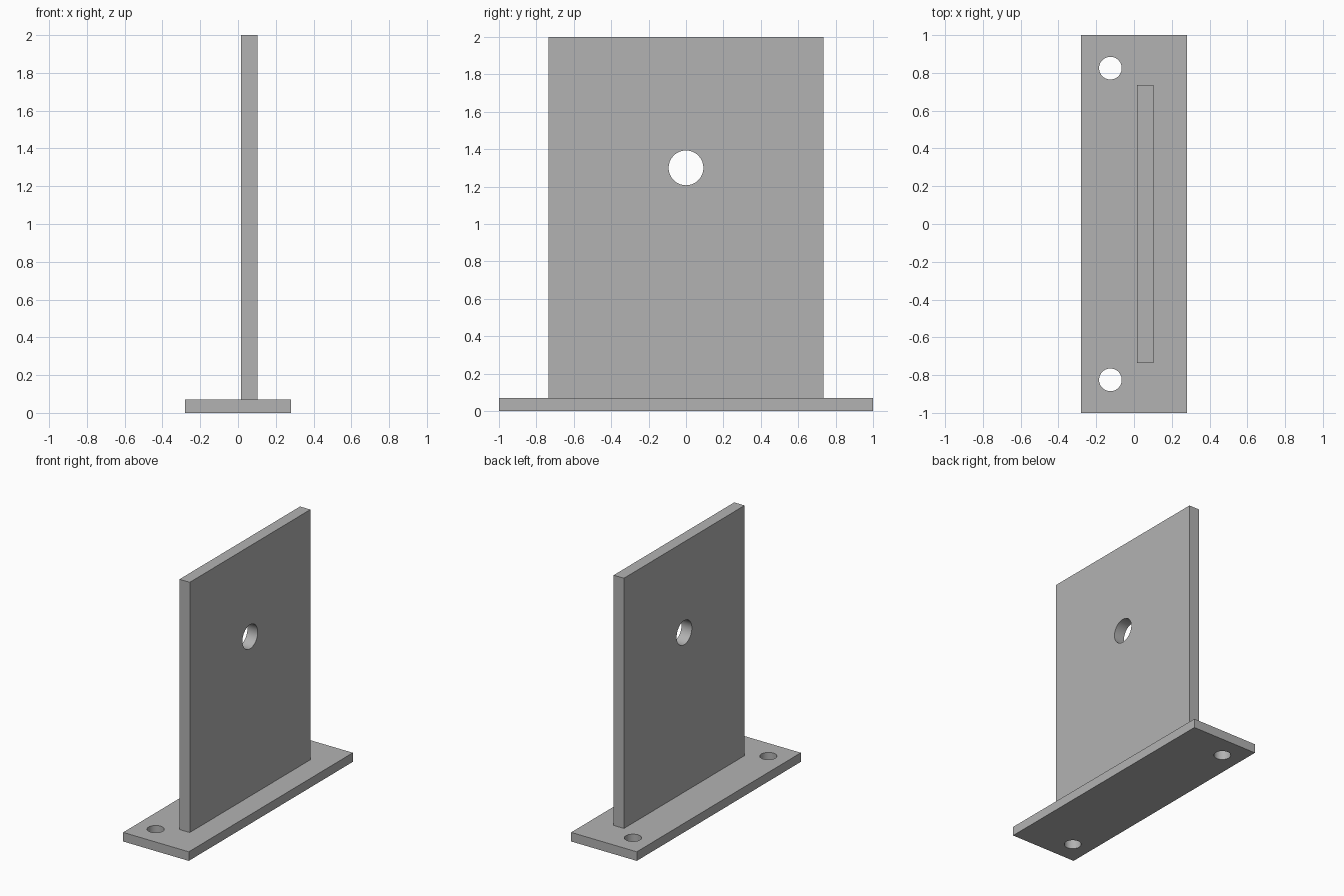
import bpy
import math

default = bpy.data.objects.get("Cube")
if default:
    bpy.data.objects.remove(default, do_unlink=True)

# One plain grey for the whole bracket
grey = bpy.data.materials.new("plain_grey")
grey.use_nodes = True
colour = (0.448, 0.448, 0.448, 1)
grey.diffuse_color = colour
grey.node_tree.nodes["Principled BSDF"].inputs["Base Color"].default_value = colour


def plate(name, low, high):
    """Box between two opposite corners."""
    centre = [(a + b) / 2 for a, b in zip(low, high)]
    bpy.ops.mesh.primitive_cube_add(size=1, location=centre)
    obj = bpy.context.object
    obj.name = name
    obj.scale = [b - a for a, b in zip(low, high)]
    bpy.ops.object.transform_apply(location=False, rotation=False, scale=True)
    obj.data.materials.append(grey)
    return obj


def drill(obj, centre, radius, rotation=(0, 0, 0)):
    """Cut a round through-hole."""
    bpy.ops.mesh.primitive_cylinder_add(
        vertices=64, radius=radius, depth=0.5, location=centre, rotation=rotation)
    cutter = bpy.context.object
    cutter.hide_render = True
    cutter.data.materials.append(grey)
    cut = obj.modifiers.new("hole", "BOOLEAN")
    cut.operation = "DIFFERENCE"
    cut.solver = "EXACT"
    cut.object = cutter
    bpy.ops.object.select_all(action="DESELECT")
    bpy.context.view_layer.objects.active = obj
    obj.select_set(True)
    bpy.ops.object.modifier_apply(modifier=cut.name)
    bpy.data.objects.remove(cutter, do_unlink=True)


# Base plate with a mounting hole near each end
thickness = 0.07
base = plate("base_plate", (-0.28, -1, 0), (0.28, 1, thickness))
for side in (-1, 1):
    drill(base, (-0.125, side * 0.825, thickness / 2), 0.06)

# Upright plate, offset to one side, with one larger hole
upright = plate("upright_plate", (0.015, -0.735, thickness), (0.103, 0.735, 2))
drill(upright, (0.06, 0, 1.3), 0.093, (0, math.pi / 2, 0))

# Smooth hole walls, sharp plate edges
for obj in (base, upright):
    bpy.ops.object.select_all(action="DESELECT")
    bpy.context.view_layer.objects.active = obj
    obj.select_set(True)
    bpy.ops.object.shade_smooth_by_angle(angle=math.radians(30))
